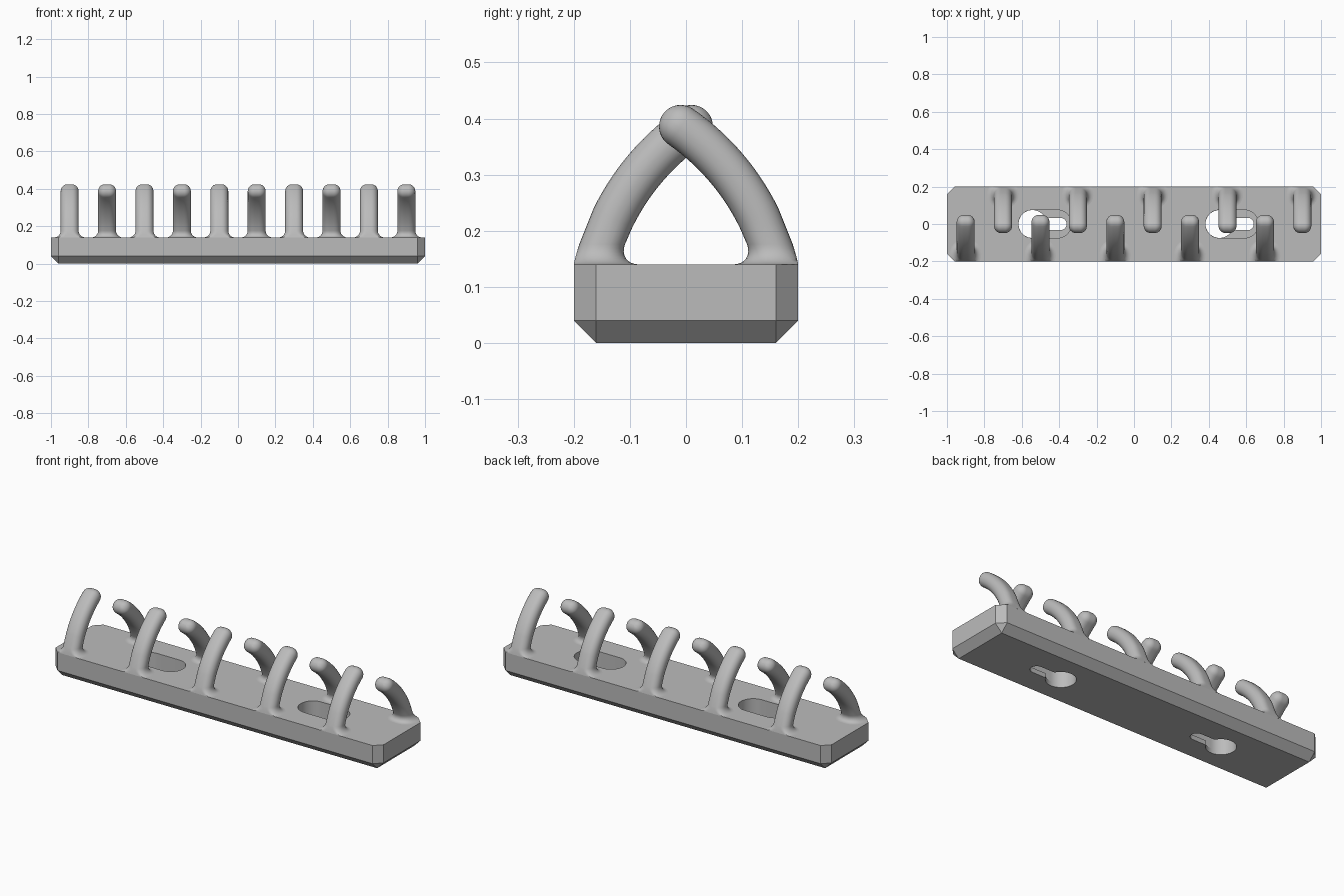
import bpy, bmesh, math
from math import sin, cos, pi, radians, sqrt

if "Cube" in bpy.data.objects:
    bpy.data.objects.remove(bpy.data.objects["Cube"], do_unlink=True)

grey = bpy.data.materials.new("light_grey")
grey.use_nodes = True
color = (0.5, 0.5, 0.5, 1)
grey.diffuse_color = color
grey.node_tree.nodes["Principled BSDF"].inputs["Base Color"].default_value = color

TOP = 0.14          # plate top height
CHAMFER = 0.04
LIP = 0.025         # thickness left under the wide slots


def make_object(name, bm):
    bmesh.ops.recalc_face_normals(bm, faces=bm.faces)
    mesh = bpy.data.meshes.new(name)
    bm.to_mesh(mesh)
    bm.free()
    mesh.materials.append(grey)
    obj = bpy.data.objects.new(name, mesh)
    bpy.context.collection.objects.link(obj)
    return obj


def smooth(obj, angle):
    bpy.ops.object.select_all(action='DESELECT')
    obj.select_set(True)
    bpy.context.view_layer.objects.active = obj
    bpy.ops.object.shade_smooth_by_angle(angle=radians(angle))


def arc(cx, radius, start, end, steps=24):
    return [(cx + radius * cos(start + (end - start) * i / steps),
             radius * sin(start + (end - start) * i / steps)) for i in range(steps + 1)]


def prism(name, outline, z0, z1):
    bm = bmesh.new()
    face = bm.faces.new([bm.verts.new((x, y, z0)) for x, y in outline])
    ext = bmesh.ops.extrude_face_region(bm, geom=[face])
    bmesh.ops.translate(bm, vec=(0, 0, z1 - z0),
                        verts=[v for v in ext["geom"] if isinstance(v, bmesh.types.BMVert)])
    return make_object(name, bm)


# Plate: hull of a bottom rectangle and two cut-corner outlines
bm = bmesh.new()
for sx in (-1, 1):
    for sy in (-1, 1):
        long_in, wide_in = sx * (1 - CHAMFER), sy * (0.2 - CHAMFER)
        bm.verts.new((long_in, wide_in, 0))
        for z in (CHAMFER, TOP):
            bm.verts.new((sx, wide_in, z))
            bm.verts.new((long_in, sy * 0.2, z))
bmesh.ops.convex_hull(bm, input=bm.verts)
bmesh.ops.dissolve_limit(bm, angle_limit=0.01, verts=bm.verts, edges=bm.edges)
plate = make_object("base_plate", bm)

# Keyhole mounting slots: wide recess above, keyhole through the lip
cutters = []
for cx in (-0.543, 0.457):
    wide = arc(cx, 0.075, pi / 2, 3 * pi / 2) + arc(cx + 0.133, 0.075, -pi / 2, pi / 2)
    t = math.asin(0.033 / 0.0745)
    keyhole = arc(cx, 0.0745, t, 2 * pi - t, 40) + arc(cx + 0.15, 0.033, -pi / 2, pi / 2)
    cutters.append(prism("slot_cutter", wide, LIP, 0.3))
    cutters.append(prism("keyhole_cutter", keyhole, -0.1, LIP + 0.03))
for cutter in cutters:
    cutter.hide_render = True
    mod = plate.modifiers.new("cut", 'BOOLEAN')
    mod.operation = 'DIFFERENCE'
    mod.solver = 'EXACT'
    mod.object = cutter
bpy.context.view_layer.update()
cut_mesh = bpy.data.meshes.new_from_object(
    plate.evaluated_get(bpy.context.evaluated_depsgraph_get()))
plate.modifiers.clear()
plate.data = cut_mesh
for cutter in cutters:
    bpy.data.objects.remove(cutter, do_unlink=True)
smooth(plate, 25)

# Hook measures: arc centre, inner and outer radius, half width, fillets
CY, CZ, R_IN, R_OUT = -0.253, 0.0355, 0.388, 0.465
R_MID, HALF_T = (R_IN + R_OUT) / 2, (R_OUT - R_IN) / 2
HALF_W, ROUND, FLARE = 0.048, 0.036, 0.036


def rounded_rect(a, b, r, steps=7):
    """Rounded rectangle with half sizes a, b and corner radius r."""
    pts = []
    for q, (su, sv) in enumerate(((1, 1), (-1, 1), (-1, -1), (1, -1))):
        for i in range(steps):
            t = (q + i / (steps - 1)) * pi / 2
            pts.append((su * (a - r) + r * cos(t), sv * (b - r) + r * sin(t)))
    return pts


def radial_ring(angle, inset=0, advance=0):
    ring = []
    for u, v in rounded_rect(HALF_T - inset, HALF_W - inset, max(ROUND - inset, 0.0005)):
        d = R_MID + u
        ring.append((v, CY + d * cos(angle) - advance * sin(angle),
                     CZ + d * sin(angle) + advance * cos(angle)))
    return ring


def flared_ring(h, x0):
    z = TOP + h
    e = FLARE - sqrt(max(FLARE ** 2 - (FLARE - h) ** 2, 0))
    inner, outer = (CY + sqrt(r * r - (z - CZ) ** 2) for r in (R_IN, R_OUT))
    ring = []
    for u, v in rounded_rect((outer - inner) / 2 + e, HALF_W + e, ROUND + e):
        y = min((inner + outer) / 2 + u, outer)
        # keep the flare inside the plate's cut corners
        x = max(-1.16 + y, min(1.16 - y, x0 + v)) - x0
        ring.append((x, y, z))
    return ring


def hook(name, x0, turn):
    end = radians(55.2)
    rings = [flared_ring(FLARE * (1 - cos(i / 8 * pi / 2)), x0) for i in range(9)]
    first = radians(26)
    rings += [radial_ring(first + (end - first) * i / 14) for i in range(15)]
    for i in range(1, 9):
        t = radians(86) * i / 8
        rings.append(radial_ring(end, HALF_T * (1 - cos(t)), HALF_T * sin(t)))
    bm = bmesh.new()
    rows = [[bm.verts.new(((x + x0) * turn, y * turn, z)) for x, y, z in ring] for ring in rings]
    n = len(rows[0])
    for low, high in zip(rows, rows[1:]):
        for i in range(n):
            j = (i + 1) % n
            bm.faces.new((low[i], low[j], high[j], high[i]))
    bm.faces.new(rows[-1])
    smooth(make_object(name, bm), 50)


# Two interleaved rows of hooks curving toward each other
for i in range(5):
    x = -0.7 + 0.4 * i
    hook(f"back_hook_{i + 1}", x, 1)
    hook(f"front_hook_{i + 1}", x, -1)
